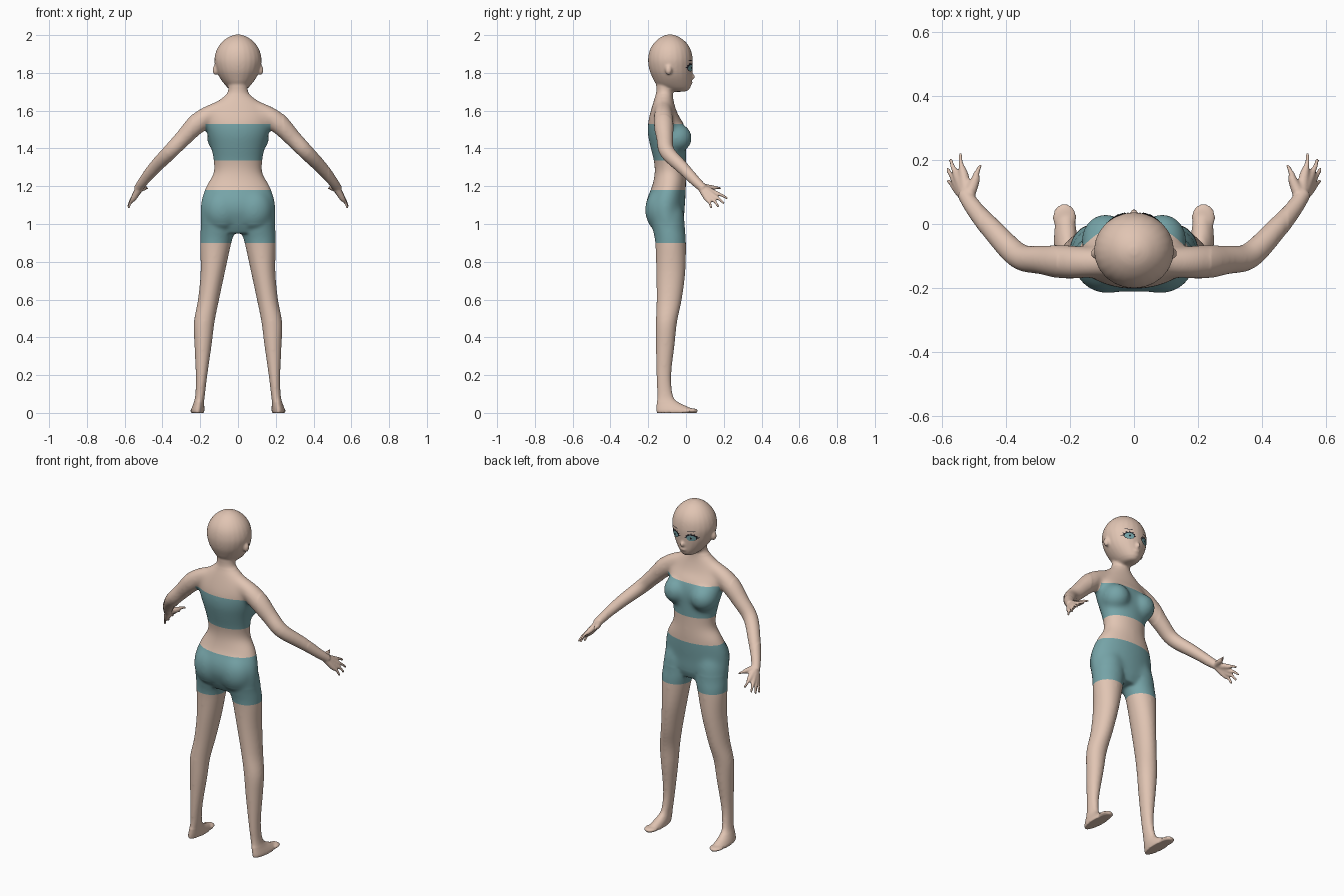
import bpy, bmesh, math
from mathutils import Vector, Matrix
from mathutils.bvhtree import BVHTree

cube = bpy.data.objects.get("Cube")
if cube:
    bpy.data.objects.remove(cube, do_unlink=True)


def material(name, rgb):
    m = bpy.data.materials.new(name)
    m.use_nodes = True
    m.diffuse_color = (*rgb, 1)
    m.node_tree.nodes["Principled BSDF"].inputs["Base Color"].default_value = (*rgb, 1)
    return m


SKIN = material("skin", (0.75, 0.555, 0.45))
TEAL = material("teal cloth", (0.18, 0.37, 0.39))
DARK = material("dark lash", (0.015, 0.015, 0.02))
SIDES = 24


def smooth_path(keys, steps=4):
    """Catmull-Rom through tuples of any length."""
    keys = [Vector(k) for k in keys]
    out = []
    for i in range(len(keys) - 1):
        a, b, c, d = (keys[max(0, min(len(keys) - 1, i + k))] for k in (-1, 0, 1, 2))
        for s in range(steps):
            t = s / steps
            out.append(0.5 * (2 * b + (c - a) * t + (2 * a - 5 * b + 4 * c - d) * t * t
                              + (3 * b - a - 3 * c + d) * t ** 3))
    return out + [keys[-1]]


def loft(bm, rings):
    """Closed skin over a list of rings of points."""
    rows = [[bm.verts.new(p) for p in ring] for ring in rings]
    faces = [bm.faces.new(rows[0][::-1]), bm.faces.new(rows[-1])]
    for a, b in zip(rows, rows[1:]):
        for i in range(SIDES):
            j = (i + 1) % SIDES
            faces.append(bm.faces.new((a[i], a[j], b[j], b[i])))
    bmesh.ops.recalc_face_normals(bm, faces=faces)


ANGLES = [2 * math.pi * i / SIDES for i in range(SIDES)]


def stack(bm, keys, side=1):
    """Horizontal ellipses: height, centre x, half width, back y, front y."""
    loft(bm, [[(side * (cx + w * math.cos(a)), (yb + yf) / 2 + (yf - yb) / 2 * math.sin(a), z)
               for a in ANGLES] for z, cx, w, yb, yf in smooth_path(keys)])


def tube(bm, keys, side=1):
    """Round tube: x, y, z, radius."""
    path = smooth_path([(side * k[0], *k[1:]) for k in keys])
    pts = [p.to_3d() for p in path]
    rings = []
    for i, p in enumerate(pts):
        d = pts[min(i + 1, len(pts) - 1)] - pts[max(i - 1, 0)]
        q = d.to_track_quat('Z', 'Y')
        rings.append([p + q @ Vector((math.cos(a), math.sin(a), 0)) * path[i][3] for a in ANGLES])
    loft(bm, rings)


def ball(bm, centre, radii):
    bmesh.ops.create_uvsphere(bm, u_segments=20, v_segments=12, radius=1,
                              matrix=Matrix.Translation(centre) @ Matrix.Diagonal((*radii, 1)))


bm = bmesh.new()
# Torso and neck
stack(bm, [(0.95, 0, .17, -.16, -.03), (1.0, 0, .198, -.188, -.012), (1.07, 0, .2, -.212, -.008),
           (1.13, 0, .194, -.208, -.003), (1.2, 0, .17, -.18, 0), (1.27, 0, .13, -.166, 0),
           (1.33, 0, .13, -.17, 0), (1.4, 0, .142, -.187, .002), (1.47, 0, .162, -.202, .003),
           (1.53, 0, .175, -.202, -.012), (1.58, 0, .168, -.192, -.042), (1.63, 0, .135, -.178, -.06),
           (1.67, 0, .085, -.166, -.068), (1.7, 0, .054, -.158, -.07), (1.78, 0, .052, -.16, -.06)])
# Head and jaw
stack(bm, [(1.7, 0, .025, -.08, .0), (1.712, 0, .045, -.12, .018), (1.74, 0, .072, -.158, .028),
           (1.78, 0, .1, -.18, .032), (1.82, 0, .117, -.195, .035), (1.87, 0, .125, -.201, .036),
           (1.92, 0, .114, -.192, .026), (1.96, 0, .088, -.168, .002), (1.99, 0, .05, -.132, -.036),
           (2.003, 0, .012, -.096, -.072)])
ball(bm, (0, .032, 1.78), (.012, .016, .016))    # nose
ball(bm, (0, .024, 1.748), (.022, .012, .009))   # lips
for s in (1, -1):
    ball(bm, (s * .119, -.092, 1.815), (.016, .018, .027))   # ear
    ball(bm, (s * .088, -.052, 1.455), (.078, .085, .08))    # bust
    ball(bm, (s * .082, -.125, 1.075), (.105, .093, .12))    # seat
    # Leg and foot
    stack(bm, [(1.15, .09, .06, -.16, -.045), (1.06, .1, .09, -.195, -.012), (.97, .106, .092, -.176, -.005),
               (.9, .118, .083, -.163, 0), (.75, .133, .065, -.158, -.003), (.6, .156, .056, -.156, -.022),
               (.48, .179, .055, -.16, -.047), (.36, .185, .046, -.16, -.06),
               (.2, .193, .031, -.157, -.078), (.1, .2, .026, -.153, -.07), (.06, .206, .027, -.155, -.045),
               (.03, .211, .033, -.157, .015), (.012, .214, .036, -.157, .055), (0, .214, .035, -.155, .058)], s)
    ball(bm, (s * .217, .02, .012), (.037, .044, .013))
    # Arm
    tube(bm, [(.06, -.12, 1.625, .042), (.165, -.12, 1.572, .051), (.222, -.118, 1.525, .054),
              (.29, -.112, 1.455, .045), (.36, -.1, 1.382, .041), (.44, -.02, 1.3, .035),
              (.5, .05, 1.227, .027), (.53, .095, 1.185, .023)], s)
    # Fingers and thumb, fanned from the wrist
    wrist = Vector((.52, .08, 1.195))
    for tip in ((.58, .135, 1.083), (.582, .172, 1.09), (.573, .202, 1.108), (.542, .22, 1.135),
                (.475, .185, 1.188)):
        tip = Vector(tip)
        knuckle = wrist.lerp(tip, .52)
        middle = wrist.lerp(tip, .75) + Vector((.004, .003, .003))
        tube(bm, [(*wrist, .02), (*knuckle, .015), (*middle, .0082), (*tip, .0068)], s)

# Merge everything into one skin
mesh = bpy.data.meshes.new("body_parts")
bm.to_mesh(mesh)
bm.free()
body = bpy.data.objects.new("body", mesh)
bpy.context.collection.objects.link(body)
remesh = body.modifiers.new("merge", 'REMESH')
remesh.mode = 'VOXEL'
remesh.voxel_size = 0.0055
merged = bpy.data.meshes.new_from_object(body.evaluated_get(bpy.context.evaluated_depsgraph_get()))
body.modifiers.clear()
body.data = merged
bpy.data.meshes.remove(mesh)


def soften(steps, keep):
    verts = [v for v in bm.verts if keep(abs(v.co.x), v.co.z)]
    for step in range(steps):
        bmesh.ops.smooth_vert(bm, verts=verts, factor=.5, use_axis_x=True, use_axis_y=True, use_axis_z=True)


# Soften the joins: lightly on hands, feet and face, strongly on the trunk
bm = bmesh.new()
bm.from_mesh(merged)
soften(2, lambda x, z: True)
soften(3, lambda x, z: x < .48 and z > .06)
soften(10, lambda x, z: x < .48 and .06 < z < 1.72)
soften(35, lambda x, z: x < .24 and 1 < z < 1.68)

# Clothing: cut clean edges, then colour by height
SHORTS, TOP, ARMPIT = (.9, 1.18), (1.335, 1.53), .172
cuts = [((0, 0, z), (0, 0, 1)) for z in SHORTS + TOP] + [((x, 0, 0), (1, 0, 0)) for x in (-ARMPIT, ARMPIT)]
for co, no in cuts:
    bmesh.ops.bisect_plane(bm, geom=bm.verts[:] + bm.edges[:] + bm.faces[:], plane_co=co, plane_no=no)
for f in bm.faces:
    c = f.calc_center_median()
    f.smooth = True
    cloth = (SHORTS[0] < c.z < SHORTS[1] and abs(c.x) < .3) or (TOP[0] < c.z < TOP[1] and abs(c.x) < ARMPIT)
    f.material_index = int(cloth)
tree = BVHTree.FromBMesh(bm)
merged.materials.clear()
merged.materials.append(SKIN)
merged.materials.append(TEAL)
bm.to_mesh(merged)
bm.free()


def plate(name, x, z, w, h, lift, mat, radius=lambda a: 1, side=1, count=48):
    """Thin patch laid on the face; radius shapes its outline."""
    b = bmesh.new()

    def on_face(px, pz):
        hit = tree.ray_cast(Vector((px, 1, pz)), Vector((0, -1, 0)))[0]
        return b.verts.new(hit + Vector((0, lift, 0)))
    rows = []
    for k in (.35, .7, 1):
        rows.append([])
        for i in range(count):
            a = 2 * math.pi * i / count
            r = k * radius(a)
            rows[-1].append(on_face(side * (x + w * r * math.cos(a)), z + h * r * math.sin(a)))
    b.faces.new(rows[0])
    for inner, outer in zip(rows, rows[1:]):
        for i in range(count):
            j = (i + 1) % count
            b.faces.new((inner[i], inner[j], outer[j], outer[i]))
    b.normal_update()
    for f in b.faces:
        f.smooth = True
        if f.normal.y < 0:
            f.normal_flip()
    me = bpy.data.meshes.new(name)
    b.to_mesh(me)
    b.free()
    me.materials.append(mat)
    bpy.context.collection.objects.link(bpy.data.objects.new(name, me))


def lash_outline(a):
    """Heavier upper lid with a row of spikes."""
    if math.sin(a) < -.2:
        return 1.05
    spike = .4 if round(a / (2 * math.pi) * 48) % 4 == 0 else 0
    return 1.15 + spike


# Eyes
for s, label in ((1, "left"), (-1, "right")):
    plate(label + "_lashes", .052, 1.828, .026, .019, .002, DARK, lash_outline, s)
    plate(label + "_eye", .052, 1.826, .024, .017, .004, TEAL, side=s)
    plate(label + "_pupil", .052, 1.826, .005, .006, .006, DARK, side=s)
    plate(label + "_brow", .054, 1.866, .024, .002, .002, DARK, side=s)
